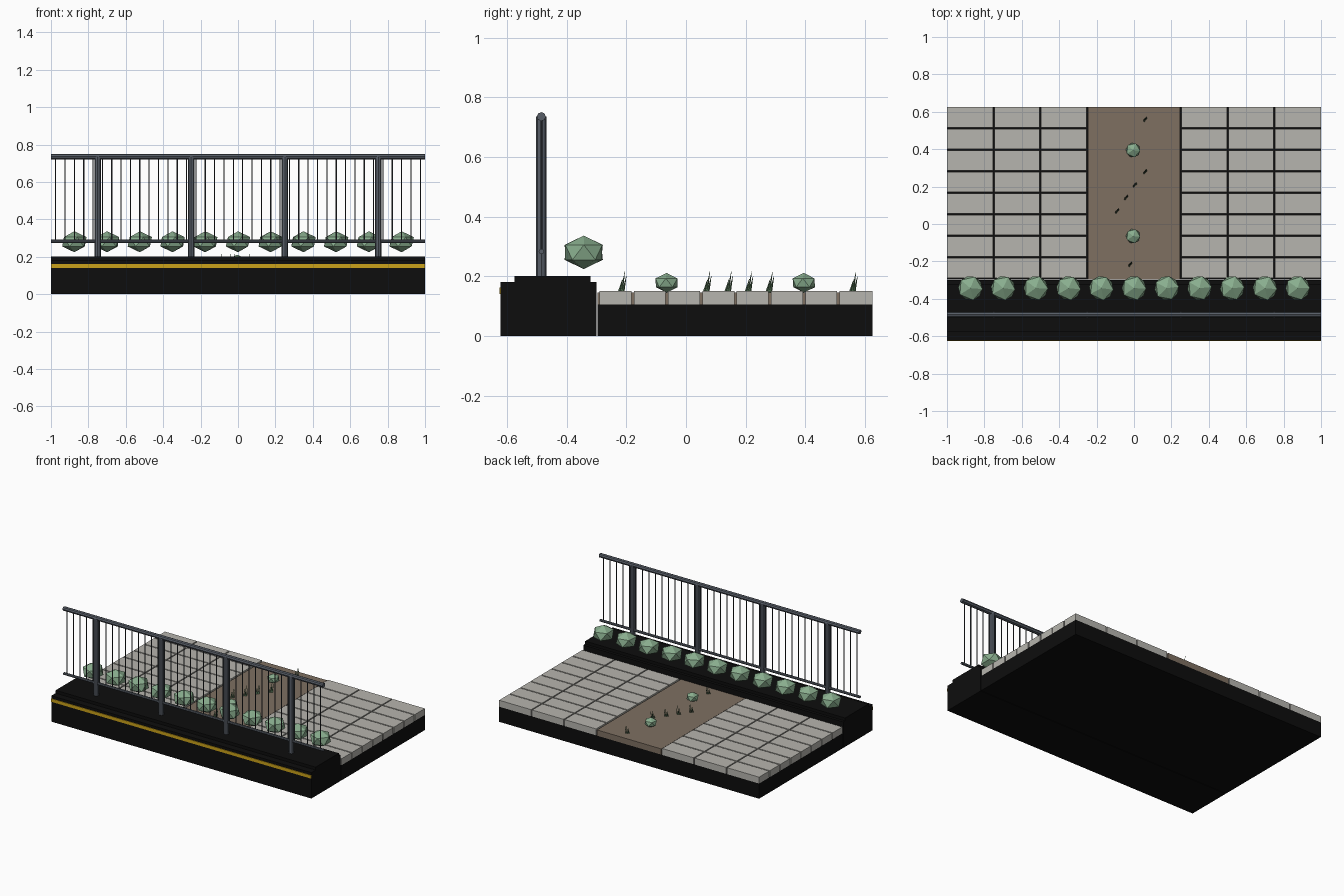
import bpy, bmesh, math, random
from mathutils import Matrix, Vector

if "Cube" in bpy.data.objects:
    bpy.data.objects.remove(bpy.data.objects["Cube"])

random.seed(4)


def material(name, rgb):
    m = bpy.data.materials.new(name)
    m.diffuse_color = (*rgb, 1)
    m.use_nodes = True
    m.node_tree.nodes["Principled BSDF"].inputs["Base Color"].default_value = m.diffuse_color
    return m


BLACK = material("black asphalt", (0.004, 0.004, 0.004))
STONE = material("grey paver", (0.47, 0.46, 0.425))
SOIL = material("brown soil", (0.21, 0.16, 0.12))
STEEL = material("blue grey steel", (0.095, 0.11, 0.135))
DARK = material("dark steel", (0.04, 0.046, 0.055))
YELLOW = material("yellow paint", (0.60, 0.36, 0.01))
LEAF = material("leaf green", (0.25, 0.42, 0.27))
GRASS = material("grass green", (0.10, 0.19, 0.10))


def finish(name, bm, mat):
    me = bpy.data.meshes.new(name)
    bm.to_mesh(me)
    bm.free()
    me.materials.append(mat)
    ob = bpy.data.objects.new(name, me)
    bpy.context.collection.objects.link(ob)
    return ob


def add_box(bm, lo, hi):
    lo, hi = Vector(lo), Vector(hi)
    mat = Matrix.Translation((lo + hi) / 2) @ Matrix.Diagonal((*(hi - lo), 1))
    bmesh.ops.create_cube(bm, size=1, matrix=mat)


def box(name, lo, hi, mat):
    bm = bmesh.new()
    add_box(bm, lo, hi)
    return finish(name, bm, mat)


def add_rod(bm, a, b, r1, r2, sides):
    a, b = Vector(a), Vector(b)
    rot = (b - a).to_track_quat('Z', 'Y').to_matrix().to_4x4()
    bmesh.ops.create_cone(bm, cap_ends=True, segments=sides, radius1=r1, radius2=r2,
                          depth=(b - a).length, matrix=Matrix.Translation((a + b) / 2) @ rot)


def add_bush(bm, pos, width, height):
    turn = Matrix.Rotation(random.uniform(-0.15, 0.15), 4, 'Z')
    mat = Matrix.Translation(pos) @ Matrix.Diagonal((width, width, height, 1)) @ turn
    bmesh.ops.create_icosphere(bm, subdivisions=1, radius=1, matrix=mat)


# Ground slab and raised kerb with a cap and painted line
box("ground_slab", (-1, -0.296, 0), (1, 0.625, 0.105), BLACK)
box("kerb", (-1, -0.622, 0), (1, -0.30, 0.18), BLACK)
box("kerb_cap", (-1, -0.575, 0.18), (1, -0.32, 0.20), BLACK)
box("kerb_stripe", (-1, -0.626, 0.14), (1, -0.622, 0.162), YELLOW)

# Soil bed between the two paved areas
box("soil_bed", (-0.247, -0.296, 0.105), (0.247, 0.625, 0.145), SOIL)

# Paver grid on each side of the bed
bm = bmesh.new()
PITCH, GAP = 0.115, 0.004
for x0 in (-1, -0.75, -0.5, 0.25, 0.5, 0.75):
    left = x0 if x0 == -1 else x0 + GAP
    right = 1 if x0 == 0.75 else x0 + 0.25 - GAP
    for row in range(8):
        y0 = -0.294 + row * PITCH
        y1 = 0.625 if row == 7 else y0 + PITCH - GAP
        add_box(bm, (left, y0 + GAP, 0.105), (right, y1, 0.15))
finish("pavers", bm, STONE)

# Railing: posts, two rails and thin pickets
RAIL_Y = -0.485
bm = bmesh.new()
for x in (-0.75, -0.25, 0.25, 0.75):
    add_rod(bm, (x, RAIL_Y, 0.19), (x, RAIL_Y, 0.735), 0.0175, 0.0175, 8)
finish("railing_posts", bm, STEEL)

bm = bmesh.new()
add_rod(bm, (-1, RAIL_Y, 0.735), (1, RAIL_Y, 0.735), 0.015, 0.015, 8)
add_rod(bm, (-1, RAIL_Y, 0.283), (1, RAIL_Y, 0.283), 0.009, 0.009, 8)
finish("railing_rails", bm, STEEL)

bm = bmesh.new()
for i in range(40):
    x = -0.975 + i * 0.05
    add_rod(bm, (x, RAIL_Y, 0.283), (x, RAIL_Y, 0.735), 0.0035, 0.0035, 6)
finish("railing_pickets", bm, DARK)

# Row of faceted bushes along the kerb, and two small ones in the soil
bm = bmesh.new()
for i in range(11):
    add_bush(bm, (-0.875 + i * 0.175, -0.343, 0.28), 0.073, 0.056)
finish("kerb_bushes", bm, LEAF)

bm = bmesh.new()
for y in (-0.065, 0.395):
    add_bush(bm, (-0.005, y, 0.178), 0.043, 0.033)
finish("soil_bushes", bm, LEAF)

# Grass tufts: three slender leaning blades each
bm = bmesh.new()
for x, y in ((0.06, 0.56), (0.06, 0.28), (0.005, 0.21), (-0.042, 0.142),
             (-0.09, 0.07), (-0.02, -0.215)):
    for dx, dy, h in ((-0.006, -0.006, 0.045), (0, 0.002, 0.07), (0.006, 0.007, 0.055)):
        add_rod(bm, (x + dx, y + dy - 0.004, 0.143), (x + dx, y + dy + 0.008, 0.145 + h),
                0.005, 0.0005, 4)
finish("grass_tufts", bm, GRASS)
